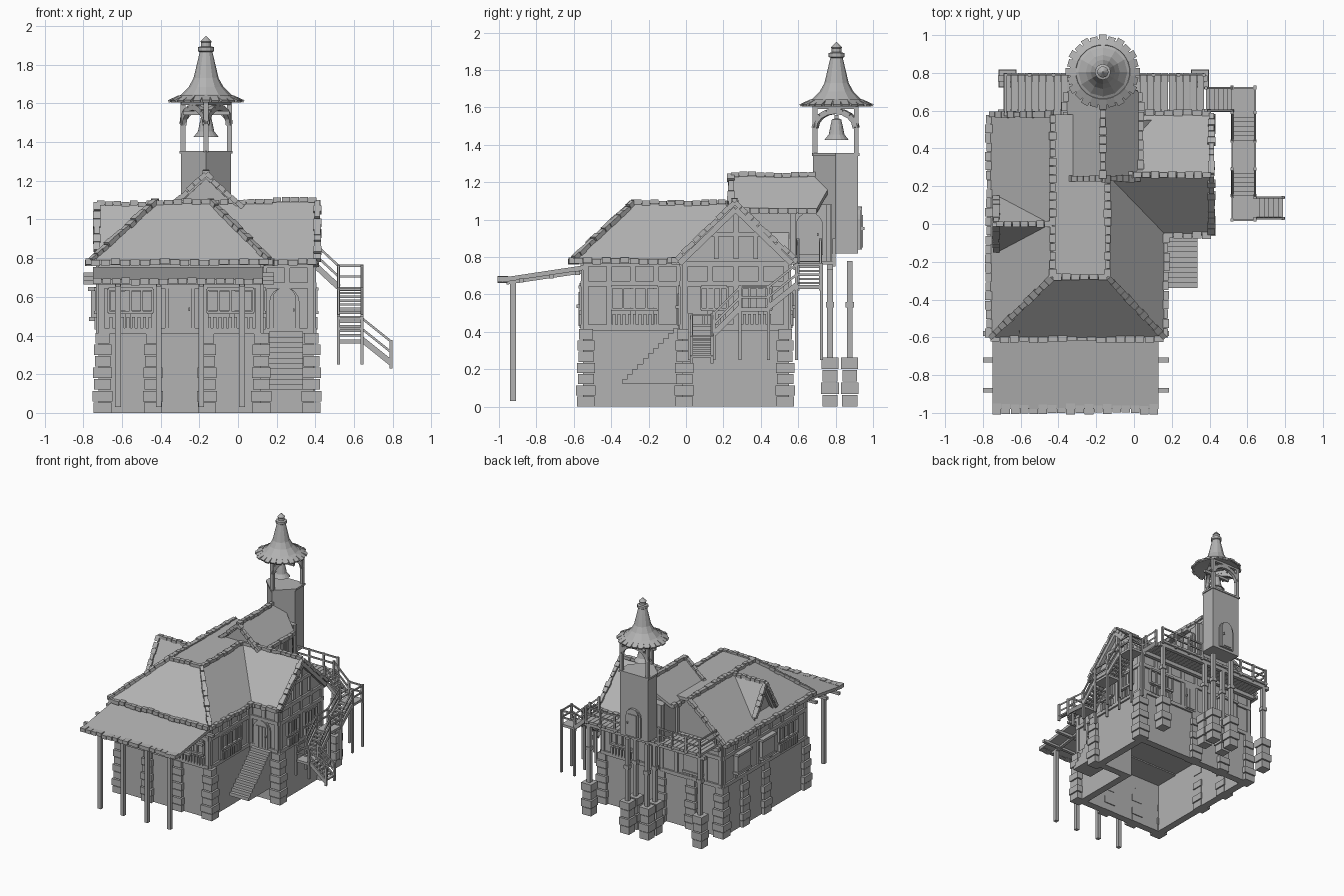
import bpy, bmesh, math, random
from mathutils import Vector, Matrix

random.seed(4)
cube = bpy.data.objects.get("Cube")
if cube:
    bpy.data.objects.remove(cube)

grey = bpy.data.materials.new("plain grey")
grey.use_nodes = True
tone = (0.45, 0.45, 0.45, 1)
grey.diffuse_color = tone
grey.node_tree.nodes["Principled BSDF"].inputs["Base Color"].default_value = tone


class Part:
    """Collects simple solids into one named object."""
    def __init__(self, name):
        self.name, self.bm = name, bmesh.new()

    def box(self, x0, x1, y0, y1, z0, z1):
        mid = Vector((x0 + x1, y0 + y1, z0 + z1)) / 2
        size = Matrix.Diagonal((x1 - x0, y1 - y0, z1 - z0, 1))
        bmesh.ops.create_cube(self.bm, size=1, matrix=Matrix.Translation(mid) @ size)

    def beam(self, start, end, width=.02, height=.02):
        start, end = Vector(start), Vector(end)
        run = end - start
        turn = run.to_track_quat('X', 'Z').to_matrix().to_4x4()
        size = Matrix.Diagonal((run.length, width, height, 1))
        bmesh.ops.create_cube(self.bm, size=1, matrix=Matrix.Translation((start + end) / 2) @ turn @ size)

    def prism(self, points, push):
        low = [self.bm.verts.new(p) for p in points]
        high = [self.bm.verts.new(Vector(p) + Vector(push)) for p in points]
        self.bm.faces.new(low)
        self.bm.faces.new(high)
        for i in range(len(low)):
            j = (i + 1) % len(low)
            self.bm.faces.new((low[i], low[j], high[j], high[i]))

    def lathe(self, profile, x, y, steps):
        verts = [self.bm.verts.new((x + r, y, z)) for r, z in profile]
        edges = [self.bm.edges.new(pair) for pair in zip(verts, verts[1:])]
        bmesh.ops.spin(self.bm, geom=verts + edges, cent=(x, y, 0), axis=(0, 0, 1),
                       angle=math.tau, steps=steps)
        bmesh.ops.remove_doubles(self.bm, verts=self.bm.verts, dist=.0005)

    def tiles(self, start, end, width=.045, step=.045, thick=.018):
        start, end = Vector(start), Vector(end)
        count = max(2, round((end - start).length / step))
        for i in range(count):
            a, b = start.lerp(end, i / count), start.lerp(end, (i + .93) / count)
            lift = Vector((0, 0, random.uniform(-.004, .006)))
            self.beam(a + lift, b + lift, width * random.uniform(.75, 1.2), thick)

    def on_wall(self, wall, a0, a1, z0, z1, depth=.015):
        axis, at, sign = wall
        near, far = sorted((at - sign * .005, at + sign * depth))
        if axis == 'y':
            self.box(a0, a1, near, far, z0, z1)
        else:
            self.box(near, far, a0, a1, z0, z1)

    def done(self):
        bmesh.ops.recalc_face_normals(self.bm, faces=self.bm.faces)
        mesh = bpy.data.meshes.new(self.name)
        self.bm.to_mesh(mesh)
        self.bm.free()
        mesh.materials.append(grey)
        obj = bpy.data.objects.new(self.name, mesh)
        bpy.context.collection.objects.link(obj)


LEFT, RIGHT, WING, FRONT, BACK, STEP = -.72, .12, .39, -.55, .55, -.02
BASE, EAVE, RIDGE, DECK = .42, .79, 1.09, .78
TX, TY = -.165, .805

# Hollow stone base following the L-shaped plan
base = Part("stone_base")
t = .06
base.box(LEFT, RIGHT, FRONT, FRONT + t, 0, BASE)
base.box(LEFT, WING, BACK - t, BACK, 0, BASE)
base.box(LEFT, LEFT + t, FRONT, BACK, 0, BASE)
base.box(RIGHT - t, RIGHT, FRONT, STEP, 0, BASE)
base.box(RIGHT - t, WING, STEP, STEP + t, 0, BASE)
base.box(WING - t, WING, STEP, BACK, 0, BASE)
base.done()

# Stone pillars and free-standing piers laid in courses
def pier(part, x, y, top, courses, half=.038, flare=.012):
    for i in range(courses):
        r = half + flare * (1 - i / courses) + (.004 if i % 2 else -.003)
        z = top * i / courses
        part.box(x - r, x + r, y - r, y + r, z, z + top / courses - .006)

pillars = Part("wall_pillars")
for x in (LEFT + .02, -.44, -.16, RIGHT):
    pier(pillars, x, FRONT + .015, BASE, 7)
for x in (LEFT + .02, -.44, -.16, WING - .01):
    pier(pillars, x, BACK - .02, BASE, 7)
for y in (STEP + .01, .27):
    pier(pillars, LEFT + .02, y, BASE, 7)
pier(pillars, WING - .01, STEP + .01, BASE, 7)
pillars.done()

piers, columns = Part("deck_piers"), Part("deck_columns")
for x, y in [(-.67, .77), (.35, .77)] + [(TX + s * .09, y) for s in (-1, 1) for y in (.77, .875)]:
    pier(piers, x, y, .27, 4, .04, .004)
    columns.box(x - .015, x + .015, y - .015, y + .015, .26, DECK)
    columns.box(x - .022, x + .022, y - .022, y + .022, .53, .56)
piers.done()
columns.done()

# Upper walls with gables
walls = Part("upper_walls")
walls.box(LEFT, RIGHT, FRONT, -.28, BASE - .01, EAVE - .01)
walls.prism([(x, -.28, z) for x, z in ((LEFT, BASE), (RIGHT, BASE), (RIGHT, EAVE), (-.15, 1.07),
             (-.43, 1.07), (LEFT, EAVE))], (0, BACK + .28, 0))
walls.prism([(-.1, y, z) for y, z in ((STEP, BASE), (BACK, BASE), (BACK, EAVE), (.265, 1.07),
             (STEP, EAVE))], (WING + .1, 0, 0))
walls.prism([(-.7, -.12, .83), (-.7, .12, .83), (-.7, 0, 1.05)], (.25, 0, 0))
walls.box(TX - .15, TX + .15, .26, .78, DECK, 1.08)
walls.prism([(TX - .15, .26, 1.07), (TX + .15, .26, 1.07), (TX, .26, 1.21)], (0, .45, 0))
walls.done()

# Timber framing
front, wing_front, back = ('y', FRONT, -1), ('y', STEP, -1), ('y', BACK, 1)
left, side, wing_side = ('x', LEFT, -1), ('x', RIGHT, 1), ('x', WING, 1)
frame = Part("timber_frame")
for wall, a, b, posts in ((front, LEFT, RIGHT, 6), (wing_front, RIGHT, WING, 2), (back, LEFT, WING, 8),
                          (left, FRONT, BACK, 7), (side, FRONT, STEP, 4), (wing_side, STEP, BACK, 4)):
    for z in (BASE, .655, EAVE - .03):
        frame.on_wall(wall, a, b, z - .012, z + .018)
    for i in range(posts + 1):
        at = a + (b - a - .03) * i / posts
        frame.on_wall(wall, at, at + .03, BASE, EAVE - .01, .012)
frame.on_wall(wing_side, .12, .41, .91, .935)
for y in (.15, .255, .36):
    frame.on_wall(wing_side, y, y + .025, EAVE, .93 if y != .255 else 1.05)
for s in (-1, 1):
    frame.beam((WING + .015, .265 + s * .3, .765), (WING + .015, .265, 1.055), .03, .03)
    frame.beam((-.71, s * .12, .83), (-.71, 0, 1.05), .025, .025)
for x in (TX - .155, TX + .155):
    for y in (.28, .56, .75):
        frame.box(x - .01, x + .01, y, y + .025, DECK, 1.08)
frame.done()

# Windows with shelves of balusters, and plank doors
windows, doors = Part("windows"), Part("doors")
def window(wall, a, b, z0=.52, z1=.64):
    windows.on_wall(wall, a + .01, b - .01, z0 + .01, z1 - .01, .008)
    for z in (z0, z1):
        windows.on_wall(wall, a, b, z - .008, z + .008, .025)
    for i in range(5):
        at = a + (b - a) * i / 4
        windows.on_wall(wall, at - .006, at + .006, z0, z1, .02)
    count = round((b - a) / .028)
    for i in range(count):
        at = a + (b - a) * (i + .5) / count
        windows.on_wall(wall, at - .008, at + .008, BASE + .01, z0 - .025, .022)

def door(wall, mid, z0, width, height, arch):
    axis, at, sign = wall
    for grow, depth in ((.018, .012), (0, .02)):
        r = width / 2 + grow
        rise = height - (r if arch else -grow)
        shape = [(-r, 0), (r, 0), (r, rise)] + [(-r, rise)] * (not arch)
        if arch:
            shape += [(r * math.cos(k * math.pi / 8), rise + r * math.sin(k * math.pi / 8)) for k in range(1, 9)]
        if axis == 'y':
            doors.prism([(mid + u, at, z0 + v) for u, v in shape], (0, sign * depth, 0))
        else:
            doors.prism([(at, mid + u, z0 + v) for u, v in shape], (sign * depth, 0, 0))
    for k in (-1, 0, 1):
        u = mid + k * width / 4
        doors.on_wall(wall, u - .012, u + .012, z0 + .01, z0 + height * .8, .026)
    doors.on_wall(wall, mid + width * .36, mid + width * .44, z0 + height * .45, z0 + height * .52, .035)

for wall, a, b in ((front, -.67, -.44), (front, -.16, .08), (side, -.4, -.15), (wing_side, .08, .22),
                   (wing_side, .3, .46), (back, .08, .3), (left, -.42, -.18)):
    window(wall, a, b)
door(front, -.3, BASE, .12, .24, False)
door(wing_front, .24, BASE, .12, .23, True)
door(('x', TX + .15, 1), .66, .81, .11, .23, True)
door(('y', BACK, 1), -.1, BASE, .11, .23, False)
door(('y', .92, 1), TX, .84, .1, .23, True)
# Projecting box windows
for wall, a in ((left, .24), (left, -.08), (back, -.55)):
    windows.on_wall(wall, a, a + .16, .49, .63, .04)
    windows.on_wall(wall, a - .012, a + .172, .63, .65, .055)
    windows.on_wall(wall, a - .008, a + .168, .475, .495, .05)
windows.done()
doors.done()

# Roof slabs
roof, down = Part("roof"), (0, 0, -.025)
L, R, W, F, B, V = -.76, .16, .41, -.6, .58, -.05
P, Q, H = -.43, -.14, -.28
def slab(*points):
    roof.prism(points, down)
slab((L, F, EAVE), (L, B, EAVE), (P, B, RIDGE), (P, H, RIDGE))
slab((L, F, EAVE), (R, F, EAVE), (Q, H, RIDGE), (P, H, RIDGE))
slab((R, F, EAVE), (R, V, EAVE), (Q, .26, RIDGE), (Q, H, RIDGE))
slab((P, H, RIDGE), (Q, H, RIDGE), (Q, B, RIDGE), (P, B, RIDGE))
slab((R, V, EAVE), (W, V, EAVE), (W, .26, RIDGE), (Q, .26, RIDGE))
slab((Q, B, EAVE), (W, B, EAVE), (W, .26, RIDGE), (Q, .26, RIDGE))
for s in (-1, 1):
    slab((-.73, 0, 1.08), (-.42, 0, 1.08), (-.7, s * .14, .84), (-.73, s * .14, .84))
    slab((TX, .24, 1.235), (TX, .8, 1.235), (TX + s * .19, .7, 1.06), (TX + s * .19, .24, 1.06))
slab((-.75, -.98, .69), (.13, -.98, .69), (.13, FRONT, .755), (-.75, FRONT, .755))
roof.done()

# Ridge caps, verge tiles and ragged eaves
caps = Part("roof_tiles")
for a, b in (((L, F, EAVE), (P, H, RIDGE)), ((R, F, EAVE), (Q, H, RIDGE)), ((P, H, RIDGE), (Q, H, RIDGE)),
             ((P, H, RIDGE), (P, B, RIDGE)), ((Q, H, RIDGE), (Q, .26, RIDGE)), ((Q, .26, RIDGE), (W, .26, 1.1)),
             ((W, V, EAVE), (W, .26, RIDGE)), ((W, B, EAVE), (W, .26, RIDGE)), ((L, B, EAVE), (P, B, RIDGE)),
             ((-.73, 0, 1.08), (P, 0, 1.08)), ((TX, .24, 1.24), (TX, .7, 1.24)),
             ((-.73, -.14, .84), (-.73, 0, 1.08)), ((-.73, .14, .84), (-.73, 0, 1.08)),
             ((TX - .19, .24, 1.06), (TX, .24, 1.235)), ((TX + .19, .24, 1.06), (TX, .24, 1.235))):
    caps.tiles(a, b, .035, .045, .025)
for a, b in (((L, F, EAVE), (L, B, EAVE)), ((L, F, EAVE), (R, F, EAVE)), ((R, F, EAVE), (R, V, EAVE)),
             ((R, V, EAVE), (W, V, EAVE)), ((Q, B, EAVE), (W, B, EAVE)), ((-.75, -.98, .69), (.13, -.98, .69)),
             ((TX - .19, .24, 1.06), (TX - .19, .7, 1.06)), ((TX + .19, .24, 1.06), (TX + .19, .7, 1.06))):
    caps.tiles(Vector(a) - Vector((0, 0, .012)), Vector(b) - Vector((0, 0, .012)), .05, .05, .03)
caps.done()

# Porch posts and purlins
porch = Part("porch_frame")
for x in (-.62, -.41, -.19, .02):
    porch.box(x - .015, x + .015, -.94, -.91, .03, .67)
    porch.beam((x, -.96, .665), (x, FRONT, .725), .025, .025)
for y, z in ((-.88, .675), (-.72, .695), (-.58, .715)):
    porch.beam((-.8, y, z), (.185, y, z), .025, .022)
porch.done()

# Front steps
steps, n = Part("front_steps"), 11
outline = [(STEP, .12), (-.34, .12)]
for i in range(n):
    y = -.34 + .3 * i / n
    outline += [(y, .12 + .3 * (i + 1) / n), (y + .3 / n, .12 + .3 * (i + 1) / n)]
steps.prism([(.16, y, z) for y, z in outline + [(STEP, BASE)]], (.175, 0, 0))
steps.done()

# Rear deck, rails and the outside staircase
deck, rails, stairs = Part("rear_deck"), Part("railings"), Part("outside_stairs")
for i in range(28):
    deck.box(-.69 + i * .038, -.655 + i * .038, BACK, .8, DECK - .02, DECK)
for y in (.59, .77):
    deck.box(-.72, .39, y - .015, y + .015, DECK - .05, DECK - .02)
deck.done()

def rail(start, end):
    start, end = Vector(start), Vector(end)
    for h in (.055, .11):
        rails.beam(start + Vector((0, 0, h)), end + Vector((0, 0, h)), .01, .012)
    count = max(1, round((end - start).length / .15))
    for i in range(count + 1):
        x, y, z = start.lerp(end, i / count)
        rails.box(x - .008, x + .008, y - .008, y + .008, z - .03, z + .118)

def flight(start, end, across, count=6):
    start, end, across = Vector(start), Vector(end), Vector(across)
    for i in range(count):
        p = start.lerp(end, (i + .5) / count)
        stairs.beam(p, p + across, (end - start).xy.length / count, .012)
    for edge in (Vector(), across):
        stairs.beam(start + edge, end + edge, .012, .03)
        rail(start + edge, end + edge)

rail((-.68, .79, DECK), (-.3, .79, DECK))
rail((-.03, .79, DECK), (.37, .79, DECK))
rail((-.68, .58, DECK), (-.68, .79, DECK))
X0, X1 = .52, .64
flight((.38, .6, DECK), (X0, .6, .65), (0, .12, 0))
flight((X0, .59, .65), (X0, .44, .53), (X1 - X0, 0, 0))
flight((X0, .29, .53), (X0, .15, .39), (X1 - X0, 0, 0))
flight((X1, .03, .38), (.79, .03, .26), (0, .11, 0))
for y0, y1, z in ((.59, .725, .65), (.29, .44, .53), (.02, .15, .38)):
    stairs.box(X0, X1, y0, y1, z - .02, z)
    rail((X1 if z > .4 else X0, y0, z), (X1 if z > .4 else X0, y1, z))
    for x in (X0, X1):
        for y in (y0, y1):
            stairs.box(x - .008, x + .008, y - .008, y + .008, .25, z)
rail((X0, .72, .65), (X1, .72, .65))
rail((X0, .02, .38), (X1, .02, .38))
rail((X0, .29, .53), (X0, .44, .53))
stairs.done()
rails.done()

# Bell tower shaft, posts and arches
tower = Part("bell_tower")
plan = [(TX, .68), (TX + .13, .8), (TX + .13, .92), (TX - .13, .92), (TX - .13, .8)]
tower.prism([(x, y, .82) for x, y in plan], (0, 0, .53))
tower.prism([(TX + (x - TX) * 1.06, TY + (y - TY) * 1.06, 1.34) for x, y in plan], (0, 0, .015))
corners = [(TX, .69), (TX + .12, .91), (TX - .12, .91)]
for i, (x, y) in enumerate(corners):
    tower.box(x - .013, x + .013, y - .013, y + .013, 1.35, 1.62)
    a, b = Vector((x, y, 1.49)), Vector((*corners[i - 1], 1.49))
    curve = [a.lerp(b, .5 - .5 * math.cos(k * math.pi / 8)) + Vector((0, 0, .09 * math.sin(k * math.pi / 8)))
             for k in range(9)]
    for p, q in zip(curve, curve[1:]):
        tower.beam(p, q, .025, .03)
    tower.beam(a + Vector((0, 0, .115)), b + Vector((0, 0, .115)), .025, .025)
tower.beam((TX - .12, TY, 1.55), (TX + .12, TY, 1.55), .02, .02)
tower.done()

bell = Part("bell")
bell.lathe([(0, 1.545), (.025, 1.535), (.033, 1.5), (.042, 1.455), (.066, 1.425), (.055, 1.425), (0, 1.5)], TX, TY, 16)
bell.done()

# Flared tower roof with finial and scalloped brim
spire = Part("tower_roof")
spire.lathe([(0, 1.62), (.18, 1.605), (.18, 1.62), (.13, 1.645), (.09, 1.685), (.065, 1.73), (.033, 1.865), (.042, 1.87),
             (.042, 1.89), (.026, 1.895), (.026, 1.915), (.03, 1.92), (0, 1.95)], TX, TY, 12)
for k in range(24):
    angle = k * math.tau / 24
    ray = Vector((math.cos(angle), math.sin(angle), 0))
    spire.beam(Vector((TX, TY, 1.635)) + ray * .14, Vector((TX, TY, 1.61)) + ray * (.195 - .008 * (k % 2)), .04, .014)
spire.done()
